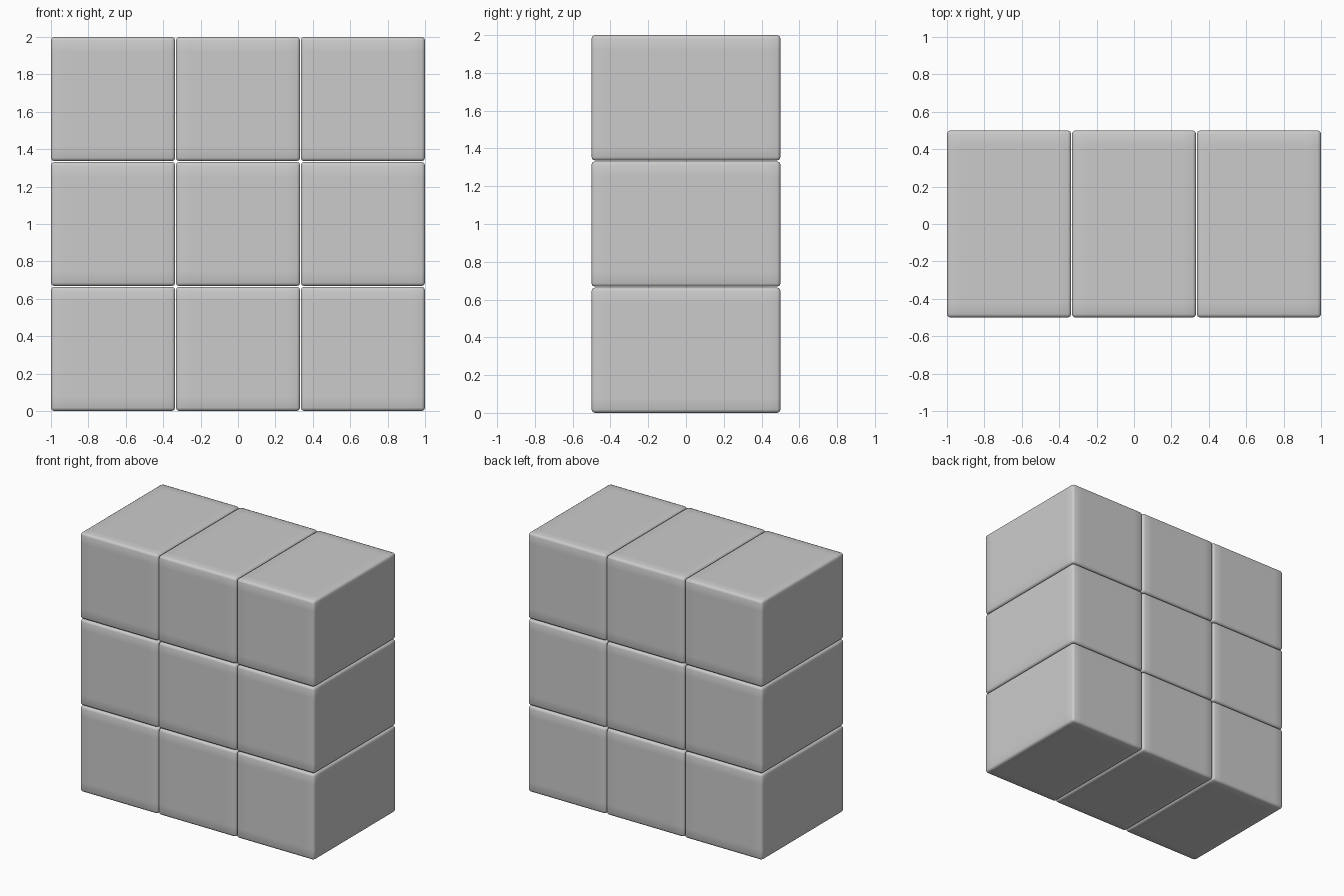
import bpy, bmesh
from mathutils import Vector

if "Cube" in bpy.data.objects:
    bpy.data.objects.remove(bpy.data.objects["Cube"])

PITCH = 2 / 3
SIZE = Vector((0.664, 1.0, 0.664))
EDGE = 0.018      # rounded edge width
SUPPORT = 0.08    # support loop distance from each edge


def block_mesh():
    bm = bmesh.new()
    bmesh.ops.create_cube(bm, size=1)
    bmesh.ops.scale(bm, vec=SIZE, verts=bm.verts)
    # rounded edges
    bmesh.ops.bevel(bm, geom=bm.edges[:], offset=EDGE, offset_type='OFFSET',
                    segments=2, profile=0.5, affect='EDGES')
    # support loops keep the middle of each face flat under smooth shading
    for axis in range(3):
        for side in (-1, 1):
            normal, point = Vector((0, 0, 0)), Vector((0, 0, 0))
            normal[axis] = 1
            point[axis] = side * (SIZE[axis] / 2 - SUPPORT)
            bmesh.ops.bisect_plane(bm, geom=bm.verts[:] + bm.edges[:] + bm.faces[:],
                                   plane_co=point, plane_no=normal)
    for f in bm.faces:
        f.smooth = True
    mesh = bpy.data.meshes.new("block")
    bm.to_mesh(mesh)
    bm.free()
    return mesh


# 3 x 3 wall of identical blocks
mesh = block_mesh()
outer = 1 - SIZE.x / 2
for row in range(3):
    for col in range(3):
        block = bpy.data.objects.new(f"block_row{row + 1}_column{col + 1}", mesh)
        block.location = ((col - 1) * outer, 0, SIZE.z / 2 + row * outer)
        bpy.context.collection.objects.link(block)
